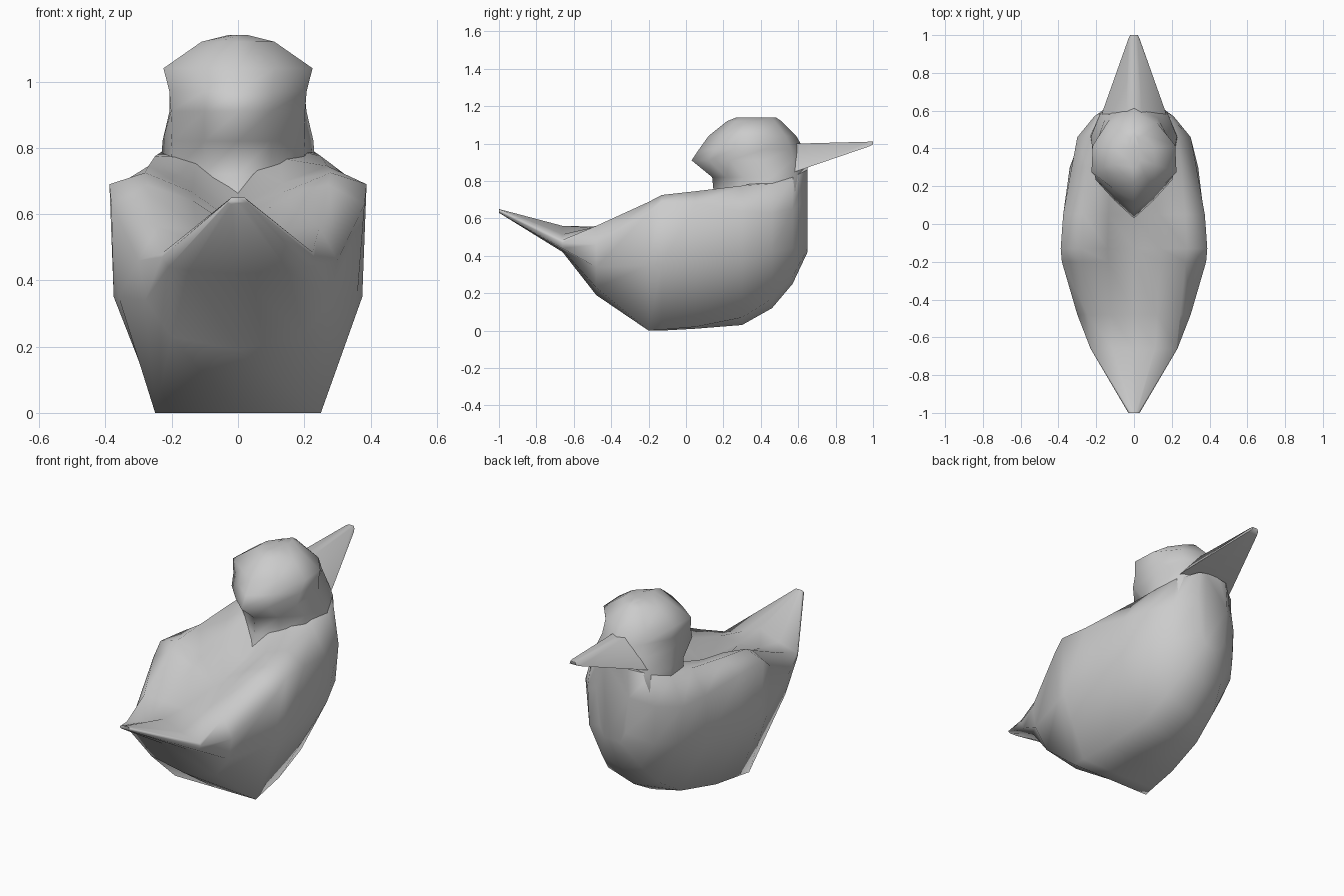
import bpy, bmesh, math

cube = bpy.data.objects.get("Cube")
if cube:
    bpy.data.objects.remove(cube, do_unlink=True)

GREY = (0.6, 0.6, 0.6, 1)
grey = bpy.data.materials.new("plain grey")
grey.use_nodes = True
grey.diffuse_color = GREY
grey.node_tree.nodes["Principled BSDF"].inputs["Base Color"].default_value = GREY


def mirrored(half):
    """Close a half section, whose ends lie on x = 0, into a full ring."""
    return half + [(-x, y, z) for x, y, z in reversed(half[1:-1])]


def loft(name, sections, angle=75):
    """Skin a list of rings of equal length and cap both ends."""
    bm = bmesh.new()
    rings = [[bm.verts.new(p) for p in mirrored(s)] for s in sections]
    count = len(rings[0])
    for a, b in zip(rings, rings[1:]):
        for i in range(count):
            j = (i + 1) % count
            bm.faces.new((a[i], a[j], b[j], b[i]))
    bm.faces.new(rings[0])
    bm.faces.new(rings[-1])
    bmesh.ops.remove_doubles(bm, verts=bm.verts, dist=0.001)
    bmesh.ops.recalc_face_normals(bm, faces=bm.faces)
    mesh = bpy.data.meshes.new(name)
    bm.to_mesh(mesh)
    bm.free()
    mesh.materials.append(grey)
    obj = bpy.data.objects.new(name, mesh)
    bpy.context.collection.objects.link(obj)
    bpy.ops.object.select_all(action="DESELECT")
    obj.select_set(True)
    bpy.context.view_layer.objects.active = obj
    bpy.ops.object.shade_smooth_by_angle(angle=math.radians(angle))
    return obj


def body_section(y, keel, cw, cz, sw, sz, ew, ez, rw, rz, top):
    """Half section from the keel out to the flank and in over the hollow back."""
    shelf = (rw * .5, y, top + (rz - top) * .6)
    return [(0, y, keel), (cw, y, cz), (sw, y, sz), (ew, y, ez), (rw, y, rz), shelf, (0, y, top)]


# Body and tail: y, z of the keel, chine (width, z), side (width, z),
# flank (width, z), rim of the back (width, z), z of the back
body = [
    (-1, .63, .02, .63, .03, .635, .03, .64, .02, .65, .65),
    (-.66, .42, .15, .43, .21, .44, .23, .47, .225, .485, .56),
    (-.48, .19, .2, .23, .28, .34, .3, .46, .245, .56, .55),
    (-.2, 0, .25, 0, .36, .35, .382, .63, .272, .688, .57),
    (-.13, 0, .24, .005, .375, .35, .388, .69, .28, .725, .58),
    (.05, .01, .22, .02, .37, .36, .375, .68, .27, .745, .62),
    (.3, .03, .18, .07, .34, .38, .33, .64, .25, .775, .76),
    (.46, .12, .16, .17, .28, .42, .3, .63, .235, .785, .84),
    (.57, .25, .12, .29, .2, .44, .21, .65, .185, .82, .88),
    (.65, .42, .05, .44, .08, .5, .1, .7, .09, .86, .88),
]
loft("body", [body_section(*row) for row in body])


def head_section(z, back, front, width, rear, cheek):
    """Half outline from the pointed nape round the side to the brow."""
    outline = [(0, 0), (.5 * rear, .15), (rear, .33), (.97, .63), (cheek, .88), (0, 1)]
    return [(width * u, back + (front - back) * t, z) for u, t in outline]


# Head and neck: z, back y, front y, half width, fullness behind and in front
head = [
    (.6, .1, .6, .22, .8, .75),
    (.72, .15, .64, .24, .85, .77),
    (.82, .14, .65, .235, .85, .75),
    (.91, .03, .645, .213, .95, .7),
    (.97, .07, .63, .207, 1, .6),
    (1.04, .12, .59, .225, 1, .55),
    (1.12, .22, .51, .11, 1, .5),
    (1.14, .27, .48, .03, 1, .5),
]
loft("head", [head_section(*row) for row in head])

# Beak: y, z of underside, z of ridge, half width below, half width above
beak = [(.5, .82, 1.01, .19, .03), (.6, .855, 1.0, .165, .04), (.98, .985, 1.01, .03, .02),
        (1, .995, 1.01, .02, .015)]
loft("beak", [
    [(0, y, low), (wide, y, low), (narrow, y, high), (0, y, high)]
    for y, low, high, wide, narrow in beak
])
